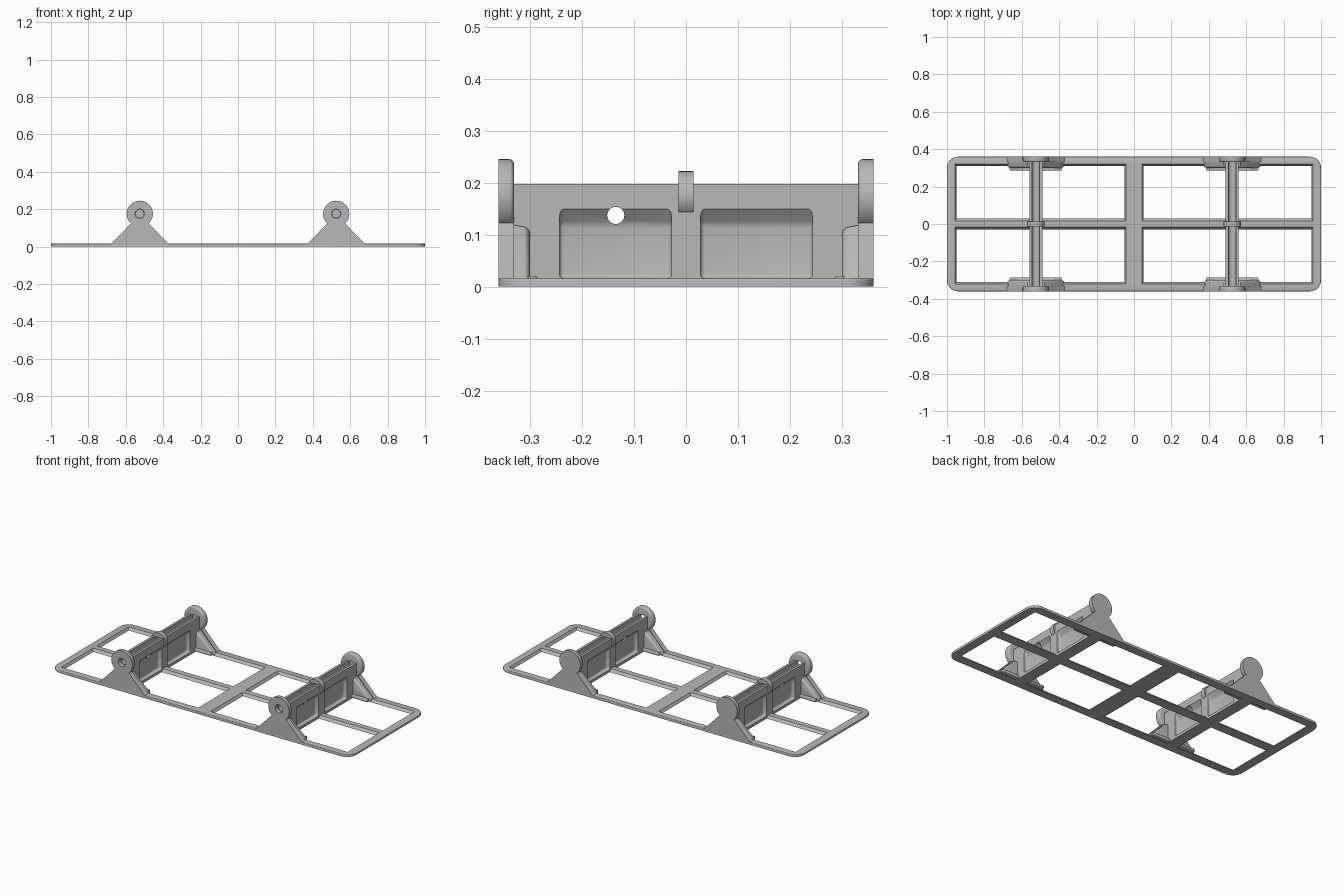
import bpy, bmesh, math
from mathutils import Vector

if "Cube" in bpy.data.objects:
    bpy.data.objects.remove(bpy.data.objects["Cube"])

grey = bpy.data.materials.new("plain grey")
grey.use_nodes = True
colour = (0.48, 0.48, 0.48, 1)
grey.diffuse_color = colour
grey.node_tree.nodes["Principled BSDF"].inputs["Base Color"].default_value = colour

AXIS_X = 0.525      # distance of each cradle from the middle
PIN_Z = 0.175       # height of the pin axis
HALF_Y = 0.36
BASE_T = 0.016


def prism(name, points, start, end, axis="Y", bevel=0.0, edges="all", scale_end=None):
    """Extrude a closed outline along an axis; bevel all edges or those of the end cap."""
    def place(u, v, w):
        return {"Y": (u, w, v), "Z": (u, v, w), "X": (w, u, v)}[axis]
    bm = bmesh.new()
    a = [bm.verts.new(place(u, v, start)) for u, v in points]
    b = [bm.verts.new(place(u, v, end)) for u, v in (scale_end or points)]
    n = len(points)
    bm.faces.new(a)
    cap = bm.faces.new(b)
    for i in range(n):
        bm.faces.new((a[i], a[(i + 1) % n], b[(i + 1) % n], b[i]))
    bmesh.ops.recalc_face_normals(bm, faces=bm.faces)
    if bevel:
        chosen = list(cap.edges) if edges == "cap" else list(bm.edges)
        bmesh.ops.bevel(bm, geom=chosen, offset=bevel, segments=3,
                        profile=0.5, affect="EDGES", clamp_overlap=True)
    mesh = bpy.data.meshes.new(name)
    bm.to_mesh(mesh)
    bm.free()
    mesh.materials.append(grey)
    obj = bpy.data.objects.new(name, mesh)
    bpy.context.collection.objects.link(obj)
    return obj


def arc(cx, cz, r, start, end, n):
    return [(cx + r * math.cos(math.radians(start + (end - start) * i / n)),
             cz + r * math.sin(math.radians(start + (end - start) * i / n)))
            for i in range(n + 1)]


def circle(cx, cz, r, n=40):
    return arc(cx, cz, r, 0, 360, n)[:-1]


def rect(x0, x1, y0, y1):
    return [(x0, y0), (x1, y0), (x1, y1), (x0, y1)]


def cut(obj, cutters):
    for c in cutters:
        c.hide_render = True
        mod = obj.modifiers.new("cut", "BOOLEAN")
        mod.operation = "DIFFERENCE"
        mod.solver = "EXACT"
        mod.object = c
        bpy.context.view_layer.objects.active = obj
        bpy.ops.object.modifier_apply(modifier=mod.name)
        bpy.data.objects.remove(c)


def smooth(obj):
    bpy.ops.object.select_all(action="DESELECT")
    obj.select_set(True)
    bpy.context.view_layer.objects.active = obj
    bpy.ops.object.shade_smooth_by_angle(angle=math.radians(35))


# Base frame: rounded plate with four tapered openings
r = 0.06
outline = []
for sx, sy, a in ((1, 1, 0), (-1, 1, 90), (-1, -1, 180), (1, -1, 270)):
    outline += arc(sx * (1 - r), sy * (HALF_Y - r), r, a, a + 90, 8)
base = prism("base_frame", outline, 0, BASE_T, "Z", 0.004, "cap")
openings = []
for sx in (-1, 1):
    for sy in (-1, 1):
        low = [(sx * x, sy * y) for x, y in rect(0.052, 0.948, 0.029, 0.309)]
        high = [(sx * x, sy * y) for x, y in rect(0.042, 0.958, 0.017, 0.321)]
        # flared towards the top, continued a little past both faces
        down = [(u - (p - u) * 0.25, v - (q - v) * 0.25) for (u, v), (p, q) in zip(low, high)]
        up = [(p + (p - u) * 0.25, q + (q - v) * 0.25) for (u, v), (p, q) in zip(low, high)]
        openings.append(prism("opening", down, -BASE_T / 4, BASE_T * 1.25, "Z", scale_end=up))
cut(base, openings)
smooth(base)

for side, cx in (("right", -AXIS_X), ("left", AXIS_X)):
    # Cross beam with pin trough, four pockets and a cross hole
    beam = prism(side + "_beam", rect(cx - 0.035, cx + 0.035, 0, 0.197), -0.335, 0.335)
    trough = arc(cx, PIN_Z, 0.021, 180, 360, 16) + [(cx + 0.021, 0.22), (cx - 0.021, 0.22)]
    cutters = [prism("trough", trough, -0.4, 0.4)]
    for sx in (-1, 1):
        for y0, y1 in ((-0.243, -0.028), (0.028, 0.243)):
            pocket = [(0.012, BASE_T), (0.07, BASE_T), (0.07, 0.195), (0.012, 0.12)]
            cutters.append(prism("pocket", [(cx + sx * u, v) for u, v in pocket],
                                 y0, y1, bevel=0.008))
    cutters.append(prism("cross_hole", circle(-0.135, 0.137, 0.0165, 24),
                         cx - 0.1, cx + 0.1, "X"))
    cut(beam, cutters)
    smooth(beam)

    # Middle pin ring
    ring = prism(side + "_middle_ring", circle(cx, PIN_Z, 0.047), -0.014, 0.014)
    cut(ring, [prism("bore", circle(cx, PIN_Z, 0.021), -0.1, 0.1)])
    smooth(ring)

    # End plates: round lug on a splayed foot, with a thicker gusset inside
    for end, sy in (("front", -1), ("back", 1)):
        lug = prism(f"{side}_{end}_lug", circle(cx, PIN_Z, 0.07, 48),
                    sy * HALF_Y, sy * 0.331, bevel=0.008, edges="cap")
        # the front lug is bored through, the back one is blind
        depth = -0.4 if sy < 0 else 0.35
        cut(lug, [prism("bore", circle(cx, PIN_Z, 0.025, 32), depth, sy * 0.3)])
        smooth(lug)

        foot_half = [(0.165, 0.008), (0.148, 0.020), (0.049, 0.122)]
        foot = [(cx + u, v) for u, v in foot_half]
        foot += [(cx - u, v) for u, v in reversed(foot_half)]
        plate = prism(f"{side}_{end}_foot", foot, sy * HALF_Y, sy * 0.331)
        smooth(plate)

        gusset_half = [(0.15, 0.006), (0.14, 0.024), (0.048, 0.122)]
        g = [(cx + u, v) for u, v in gusset_half]
        g += [(cx - u, v) for u, v in reversed(gusset_half)]
        toe_half = [(0.152, 0.006), (0.14, 0.024), (0.043, 0.113)]
        t = [(cx + u, v) for u, v in toe_half]
        t += [(cx - u, v) for u, v in reversed(toe_half)]
        gusset = prism(f"{side}_{end}_gusset", g, sy * 0.35, sy * 0.30,
                       bevel=0.012, edges="cap", scale_end=t)
        smooth(gusset)

        # Low fillet running along the foot of the gusset
        fillet = prism(f"{side}_{end}_toe", rect(cx - 0.14, cx + 0.14, 0.004, 0.021),
                       sy * 0.33, sy * 0.285, bevel=0.007, edges="cap")
        smooth(fillet)
